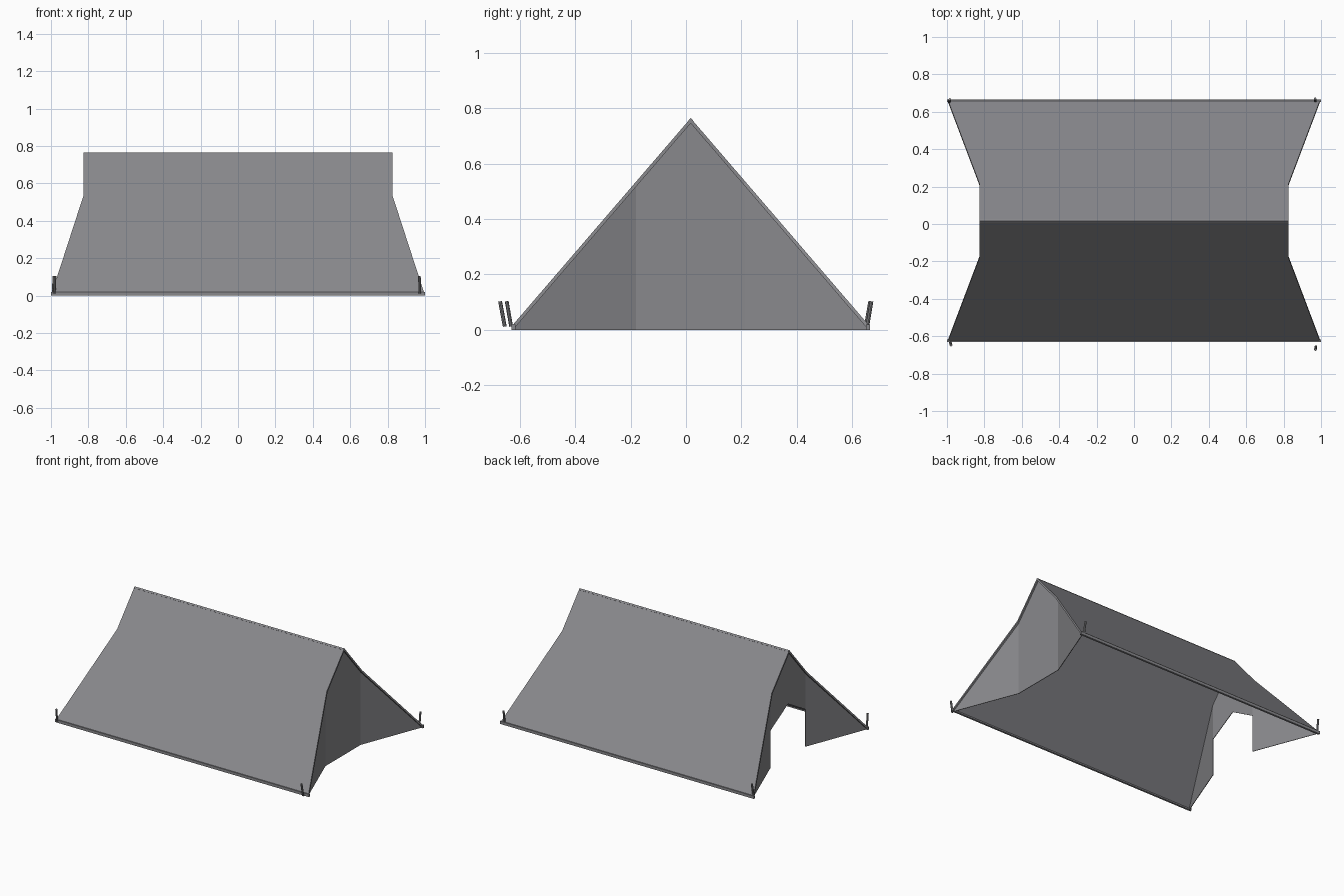
import bpy, bmesh
from mathutils import Vector

if "Cube" in bpy.data.objects:
    bpy.data.objects.remove(bpy.data.objects["Cube"])

def material(name, rgb):
    m = bpy.data.materials.new(name)
    m.diffuse_color = (*rgb, 1)
    m.use_nodes = True
    m.node_tree.nodes["Principled BSDF"].inputs["Base Color"].default_value = m.diffuse_color
    return m

canvas = material("grey canvas", (0.25, 0.25, 0.265))
metal = material("peg grey", (0.22, 0.22, 0.23))

def add_object(name, bm, mat):
    bmesh.ops.recalc_face_normals(bm, faces=bm.faces)
    me = bpy.data.meshes.new(name)
    bm.to_mesh(me)
    bm.free()
    me.materials.append(mat)
    ob = bpy.data.objects.new(name, me)
    bpy.context.collection.objects.link(ob)
    return ob

def slab(name, polygons, offset, mat):
    """Thin sheet: each outline is extruded along offset."""
    bm = bmesh.new()
    for pts in polygons:
        face = bm.faces.new([bm.verts.new(p) for p in pts])
        ext = bmesh.ops.extrude_face_region(bm, geom=[face], use_keep_orig=True)
        verts = [g for g in ext["geom"] if isinstance(g, bmesh.types.BMVert)]
        bmesh.ops.translate(bm, verts=verts, vec=Vector(offset))
    return add_object(name, bm, mat)

YC, HALF, RIDGE = 0.017, 0.635, 0.765   # ridge position, half depth of eaves
HALF = 0.648
FLAT, BREAK = 0.198, 0.535              # half width of the flat end, height where it flares
XE, XB = 0.82, 1.0                      # ridge end and base corner

# sloping roof sheets, with the flared outline
for s, name in ((-1, "front_roof"), (1, "back_roof")):
    y0, y1 = YC + s * HALF, YC + s * FLAT
    half = [(XB - 0.004, y0, 0.012), (XE + 0.006, y1, BREAK), (XE + 0.006, YC, RIDGE)]
    outline = half + [(-x, y, z) for x, y, z in reversed(half)]
    slab(name, [outline], (0, -s * 0.009, -0.008), canvas)

# ground hems along both eaves
for s, name in ((-1, "front_hem"), (1, "back_hem")):
    y = YC + s * HALF
    slab(name, [[(-XB, y, 0), (XB, y, 0), (XB, y, 0.02), (-XB, y, 0.02)]],
         (0, -s * 0.014, 0), canvas)

# end walls: flared wings, and a flat centre (with a doorway on the left end)
for e, name in ((1, "right_end_wall"), (-1, "left_end_wall")):
    x, xb = e * (XE - 0.004), e * (XB - 0.012)
    ya, yb = YC - FLAT, YC + FLAT
    h, top = BREAK - 0.006, RIDGE - 0.008
    gable = [(yb, h), (YC, top), (ya, h)]
    if e > 0:
        centre = [(ya, 0), (yb, 0)] + gable
    else:
        centre = [(yb, 0.265)] + gable + [(ya, 0.265), (YC, 0.38)]
    polys = [[(x, y, z) for y, z in centre]]
    for s in (-1, 1):
        yw, yo = YC + s * FLAT, YC + s * (HALF - 0.006)
        polys.append([(x, yw, 0), (xb, yo, 0), (xb, yo, 0.008), (x, yw, h)])
    slab(name, polys, (-e * 0.004, 0, 0), canvas)

# tilted tent pegs at the four corners: base and top positions
pegs = {
    "front_left_peg": ((-0.982, -0.632), (-0.978, -0.648)),
    "front_right_peg": ((0.972, -0.655), (0.970, -0.672)),
    "back_left_peg": ((-0.988, 0.650), (-0.985, 0.666)),
    "back_right_peg": ((0.970, 0.655), (0.968, 0.670)),
}
for name, (base, tip) in pegs.items():
    a, b = Vector((*base, 0.012)), Vector((*tip, 0.103))
    bm = bmesh.new()
    bmesh.ops.create_cone(bm, cap_ends=True, segments=8, radius1=0.007,
                          radius2=0.007, depth=(b - a).length)
    rot = (b - a).to_track_quat('Z', 'Y').to_matrix()
    bmesh.ops.rotate(bm, verts=bm.verts, matrix=rot)
    bmesh.ops.translate(bm, verts=bm.verts, vec=(a + b) / 2)
    add_object(name, bm, metal)
